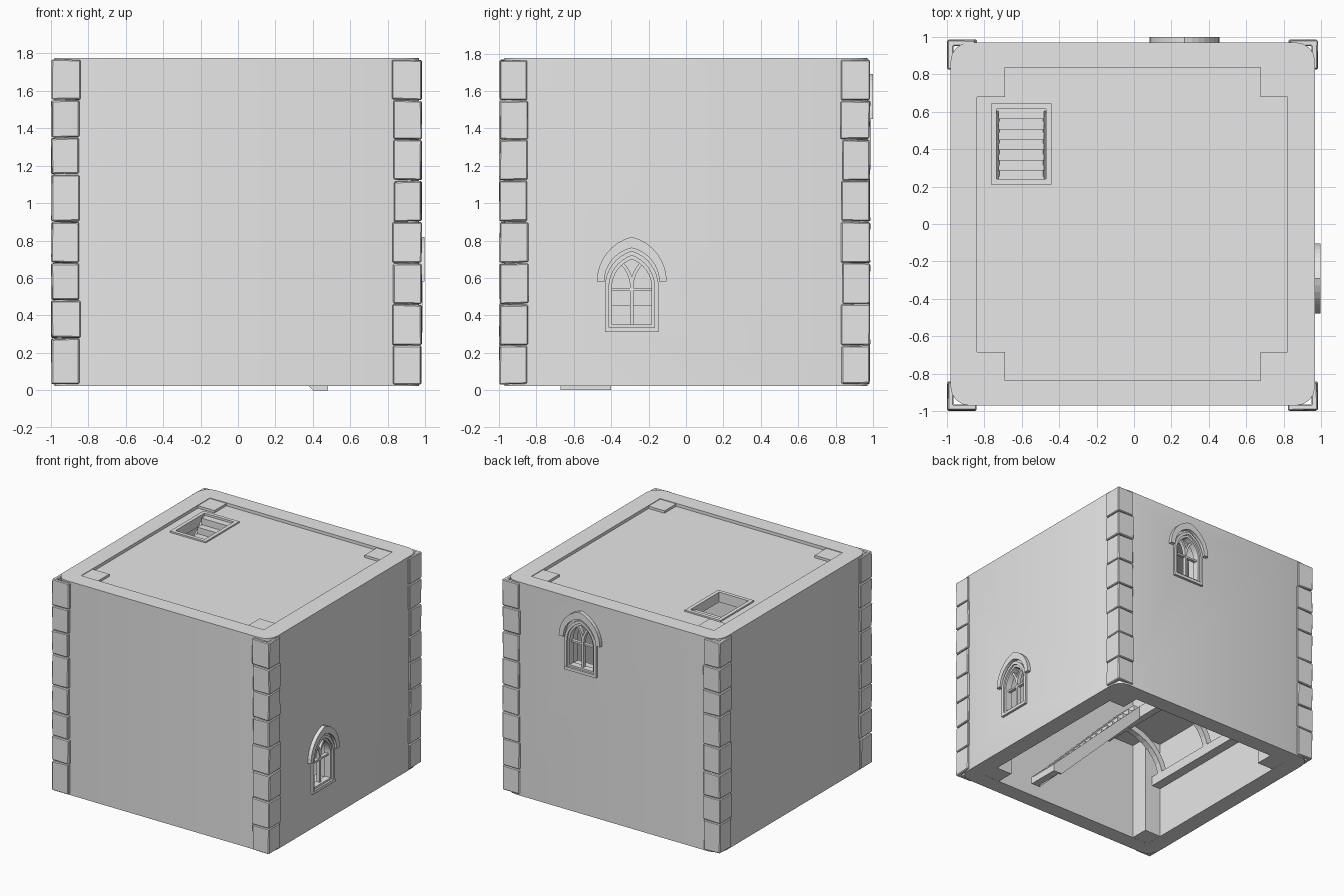
import bpy, bmesh, math, random
from mathutils import Vector

random.seed(4)
cube = bpy.data.objects.get("Cube")
if cube:
    bpy.data.objects.remove(cube)

GREY = (0.8, 0.8, 0.8, 1)
stone = bpy.data.materials.new("stone_grey")
stone.use_nodes = True
stone.diffuse_color = GREY
stone.node_tree.nodes["Principled BSDF"].inputs["Base Color"].default_value = GREY


def prism(name, pts, d0, d1, place):
    """Extrude a 2D outline from depth d0 to d1; place maps (a, b, depth) to xyz."""
    bm = bmesh.new()
    face = bm.faces.new([bm.verts.new(place(a, b, d0)) for a, b in pts])
    ext = bmesh.ops.extrude_face_region(bm, geom=[face])
    shift = Vector(place(0, 0, d1)) - Vector(place(0, 0, d0))
    moved = [g for g in ext["geom"] if isinstance(g, bmesh.types.BMVert)]
    bmesh.ops.translate(bm, verts=moved, vec=shift)
    bmesh.ops.recalc_face_normals(bm, faces=bm.faces)
    mesh = bpy.data.meshes.new(name)
    bm.to_mesh(mesh)
    bm.free()
    mesh.materials.append(stone)
    obj = bpy.data.objects.new(name, mesh)
    bpy.context.collection.objects.link(obj)
    return obj


def upright(a, b, d):
    return (a, b, d)


def box(name, x0, x1, y0, y1, z0, z1):
    return prism(name, [(x0, y0), (x1, y0), (x1, y1), (x0, y1)], z0, z1, upright)


def use(obj):
    bpy.ops.object.select_all(action="DESELECT")
    obj.select_set(True)
    bpy.context.view_layer.objects.active = obj


def cut(obj, cutter):
    mod = obj.modifiers.new("cut", "BOOLEAN")
    mod.operation, mod.solver, mod.object = "DIFFERENCE", "EXACT", cutter
    use(obj)
    bpy.ops.object.modifier_apply(modifier=mod.name)
    bpy.data.objects.remove(cutter)


def half_arch(w, spring, h, n=8):
    """Right half of a pointed arch, from the springing to the apex."""
    r = (h * h + w * w) / (2 * w)
    top = math.asin(h / r)
    return [(w - r + r * math.cos(top * i / n), spring + r * math.sin(top * i / n))
            for i in range(n + 1)]


def arch(w, spring, h, base):
    half = half_arch(w, spring, h)
    left = [(-a, b) for a, b in half[-2::-1]]
    return [(w, base)] + half + left + [(-w, base)]


# Walls: rounded square shell
X0, X1, Y0, Y1 = -0.98, 0.967, -0.97, 0.97
IX0, IX1, IY0, IY1 = -0.84, 0.82, -0.835, 0.835
R = 0.1
outline = []
for cx, cy, start in ((X1 - R, Y1 - R, 0), (X0 + R, Y1 - R, 90), (X0 + R, Y0 + R, 180), (X1 - R, Y0 + R, 270)):
    for i in range(5):
        t = math.radians(start + 22.5 * i)
        outline.append((cx + R * math.cos(t), cy + R * math.sin(t)))
walls = prism("walls", outline, 0.022, 1.775, upright)
cut(walls, box("room_cutter", IX0, IX1, IY0, IY1, -0.1, 2))


# Pointed windows with frame, hood and tracery
def window(name, place):
    cut(walls, prism("window_cutter", arch(0.125, 0.55, 0.175, 0.33), -0.3, 0.1, place))

    def band(part, outer, inner, d0, d1):
        prism(name + part, outer + inner[::-1], d0, d1, place)

    def bar(part, a0, a1, b0, b1, d0, d1):
        prism(name + part, [(a0, b0), (a1, b0), (a1, b1), (a0, b1)], d0, d1, place)

    band("_hood", arch(0.187, 0.58, 0.24, 0.58), arch(0.147, 0.58, 0.18, 0.58), -0.01, 0.03)
    band("_frame", arch(0.144, 0.55, 0.195, 0.31), arch(0.122, 0.55, 0.17, 0.31), -0.02, 0.018)
    band("_inner_frame", arch(0.126, 0.55, 0.175, 0.33), arch(0.106, 0.55, 0.15, 0.33), -0.05, 0.004)
    bar("_sill", -0.144, 0.144, 0.31, 0.335, -0.04, 0.02)
    bar("_bottom_rail", -0.12, 0.12, 0.33, 0.35, -0.05, 0.004)
    bar("_mullion", -0.009, 0.009, 0.34, 0.56, -0.045, -0.015)
    bar("_transom", -0.115, 0.115, 0.53, 0.545, -0.045, -0.018)
    for side in (1, -1):
        ribs = []
        for r in (0.189, 0.171):
            ribs.append([(side * (0.18 - r * math.cos(0.105 * i)), 0.55 + r * math.sin(0.105 * i))
                         for i in range(9)])
        band("_tracery", ribs[0], ribs[1], -0.045, -0.015)


window("right_window", lambda a, b, d: (X1 + d, a - 0.29, b))
window("back_window", lambda a, b, d: (0.27 - a, Y1 + d, b + 0.87))
use(walls)
bpy.ops.object.shade_smooth_by_angle(angle=math.radians(30))

# Inner corner pillars
for xa, xb in ((IX0 - 0.03, -0.69), (0.675, IX1 + 0.03)):
    for ya, yb in ((IY0 - 0.03, -0.685), (0.68, IY1 + 0.03)):
        box("corner_pillar", xa, xb, ya, yb, 0.023, 1.77)

# Roof deck with framed stair hatch
HX0, HX1, HY0, HY1 = -0.735, -0.47, 0.24, 0.615
deck = box("roof_deck", -0.9, 0.88, -0.9, 0.9, 1.68, 1.75)
cut(deck, box("hatch_cutter", HX0, HX1, HY0, HY1, 1.5, 1.9))
E = 0.03
for x0, x1, y0, y1 in ((HX0 - E, HX0, HY0 - E, HY1 + E), (HX1, HX1 + E, HY0 - E, HY1 + E),
                       (HX0, HX1, HY0 - E, HY0), (HX0, HX1, HY1, HY1 + E)):
    box("hatch_frame", x0, x1, y0, y1, 1.74, 1.762)


# Corner quoins: stacked L-shaped stones wrapped around each corner
def quoin(cx, cy, sx, sy, z0, z1):
    def j():
        return random.uniform(-0.006, 0.006)
    ax, ay, t = 0.155 + j(), 0.155 + j(), 0.035
    shape = [(0, 0), (ax, 0), (ax, t), (t, t), (t, ay), (0, ay)]
    pts = [(cx - sx * a, cy - sy * b) for a, b in shape]
    stone_block = prism("corner_stone", pts, z0 + 0.003, z1 - 0.003, upright)
    # uneven hand-cut outer faces
    for v in stone_block.data.vertices:
        v.co.z += j() * 0.6
        if abs(v.co.x - cx) < 0.001:
            v.co.x -= sx * abs(j())
        if abs(v.co.y - cy) < 0.001:
            v.co.y -= sy * abs(j())
    mod = stone_block.modifiers.new("worn_edges", "BEVEL")
    mod.width, mod.segments = 0.006, 1


LEVELS = (0.03, 0.24, 0.46, 0.68, 0.9, 1.12, 1.34, 1.55, 1.768)
SHIFTED = (0.03, 0.278, 0.48, 0.68, 0.9, 1.155, 1.35, 1.55, 1.768)
for cx, sx in ((-1.0, -1), (0.984, 1)):
    for cy, sy in ((-1.0, -1), (0.986, 1)):
        levels = SHIFTED if sx < 0 else LEVELS
        for low, high in zip(levels, levels[1:]):
            quoin(cx, cy, sx, sy, low, high)


# Stair flights: stepped slab between two stringers
def flight(name, run, z0, z1, d0, d1, place, n=16):
    t, r = run / n, (z1 - z0) / n
    pts = [(0, z0)]
    for i in range(n):
        pts += [(i * t, z0 + (i + 1) * r), ((i + 1) * t, z0 + (i + 1) * r)]
    pts += [(run, z1 - 0.09), (0.06, z0)]
    prism(name + "_steps", pts, d0 + 0.012, d1 - 0.012, place)
    board = [(0, z0), (0, z0 + 0.06), (run - 0.01, z1), (run, z1), (run, z1 - 0.1), (0.08, z0)]
    for a in (d0, d1 - 0.015):
        prism(name + "_stringer", board, a, a + 0.015, place)


flight("lower_stair", 0.88, 0.0, 0.9, -0.67, -0.4, lambda s, z, d: (0.48 - s, d, z))
flight("upper_stair", 0.88, 0.9, 1.745, HX0, HX1, lambda s, z, d: (d, HY1 - 0.88 + s, z))

# Gallery along the left-hand inner wall, on a wall beam and curved braces
box("gallery_floor", -0.87, -0.39, -0.87, 0.87, 0.85, 0.9)
box("gallery_edge_beam", -0.45, -0.39, -0.85, 0.85, 0.8, 0.86)
box("wall_beam", -0.86, -0.76, -0.69, 0.69, 0.45, 0.53)
for y in (-0.6, -0.05, 0.5):
    curve = []
    for r in (0, 0.05):
        curve.append([(-0.4 - (0.42 - r) * math.cos(math.pi / 16 * i),
                       0.48 + (0.37 - r) * math.sin(math.pi / 16 * i)) for i in range(9)])
    prism("curved_brace", curve[0] + curve[1][::-1], y - 0.025, y + 0.025, lambda a, b, d: (a, d, b))
